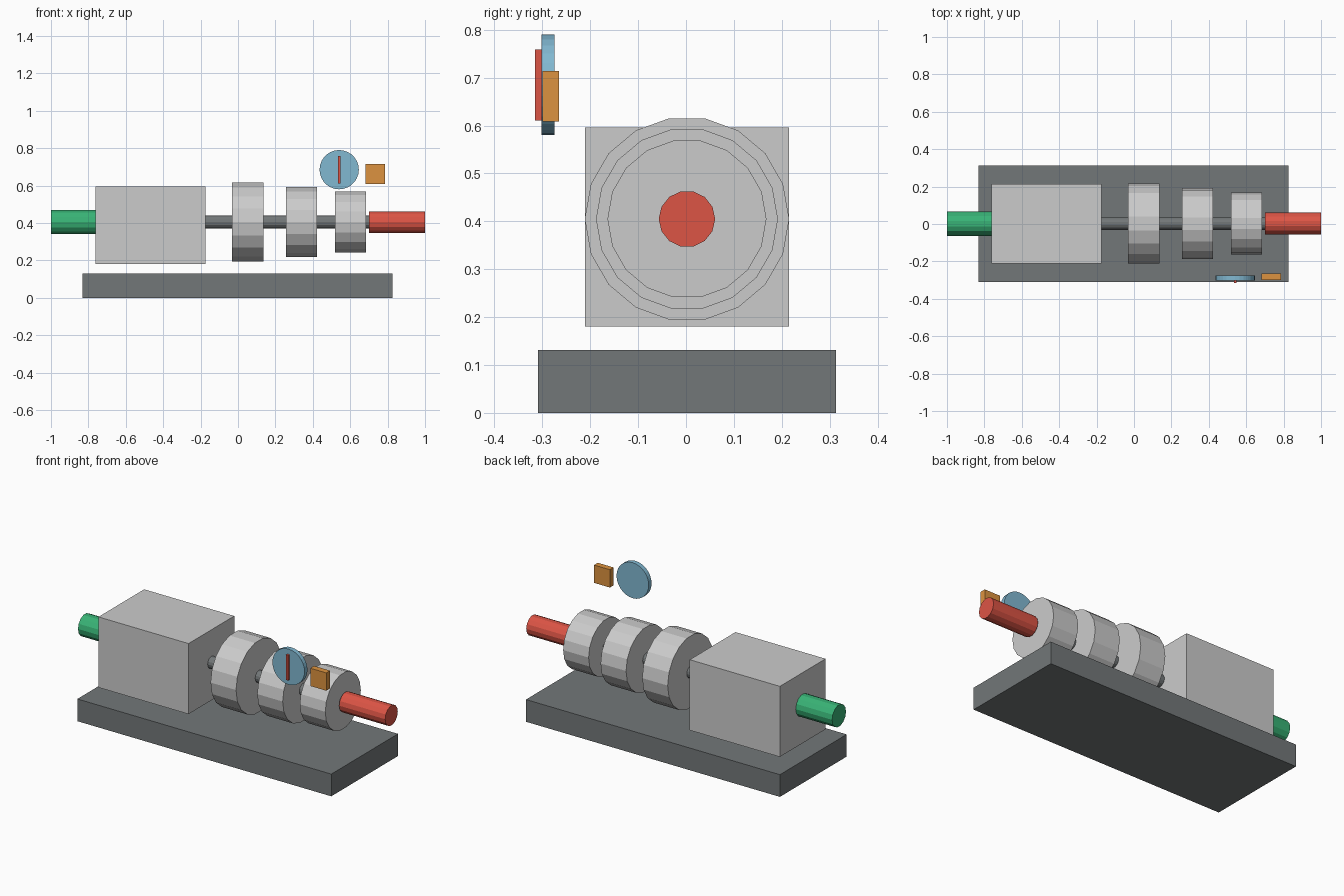
import bpy, bmesh, math

if "Cube" in bpy.data.objects:
    bpy.data.objects.remove(bpy.data.objects["Cube"])


def material(name, rgb):
    m = bpy.data.materials.new(name)
    m.diffuse_color = (*rgb, 1)
    m.use_nodes = True
    m.node_tree.nodes["Principled BSDF"].inputs["Base Color"].default_value = m.diffuse_color
    return m


DARK = material("dark_grey", (0.17, 0.185, 0.19))
RED = material("red", (0.72, 0.09, 0.06))
GREEN = material("green", (0.04, 0.45, 0.18))
BLUE = material("blue", (0.22, 0.48, 0.64))
ORANGE = material("orange", (0.72, 0.29, 0.05))


def finish(name, bm, mat):
    bmesh.ops.recalc_face_normals(bm, faces=bm.faces)
    mesh = bpy.data.meshes.new(name)
    bm.to_mesh(mesh)
    bm.free()
    if mat:
        mesh.materials.append(mat)
    obj = bpy.data.objects.new(name, mesh)
    bpy.context.collection.objects.link(obj)
    return obj


def box(name, x, y, z, mat=None):
    """Box from (min, max) ranges."""
    bm = bmesh.new()
    bmesh.ops.create_cube(bm, size=1)
    for v in bm.verts:
        v.co = [a + (b - a) * (c + 0.5) for (a, b), c in zip((x, y, z), v.co)]
    return finish(name, bm, mat)


def prism(name, axis, span, centre, radius, sides, mat=None):
    """Flat-faced cylinder along x or y; centre is in the other two axes."""
    bm = bmesh.new()
    rings = []
    for s in span:
        ring = []
        for i in range(sides):
            a = math.tau * i / sides
            u = centre[0] + radius * math.cos(a)
            w = centre[1] + radius * math.sin(a)
            ring.append(bm.verts.new((s, u, w) if axis == "x" else (u, s, w)))
        bm.faces.new(ring)
        rings.append(ring)
    for i in range(sides):
        j = (i + 1) % sides
        bm.faces.new((rings[0][i], rings[0][j], rings[1][j], rings[1][i]))
    return finish(name, bm, mat)


AXIS = (0.002, 0.405)

# Base and housing
box("base_plate", (-0.832, 0.825), (-0.309, 0.313), (0, 0.131), DARK)
box("gear_housing", (-0.763, -0.175), (-0.211, 0.215), (0.18, 0.596))

# Shafts
prism("input_shaft", "x", (-1, -0.763), AXIS, 0.065, 14, GREEN)
prism("middle_shaft", "x", (-0.175, 0.70), AXIS, 0.035, 14, DARK)
prism("output_shaft", "x", (0.70, 1), AXIS, 0.059, 14, RED)

# Stage discs, getting smaller toward the output
for n, (x0, r) in enumerate(((-0.031, 0.2135), (0.257, 0.190), (0.518, 0.166)), 1):
    prism(f"stage_disc_{n}", "x", (x0, x0 + 0.166), AXIS, r, 18)

# Gauge with needle, and switch block
prism("gauge_dial", "y", (-0.302, -0.275), (0.541, 0.685), 0.105, 28, BLUE)
box("gauge_needle", (0.534, 0.548), (-0.315, -0.302), (0.611, 0.759), RED)
box("switch_block", (0.682, 0.786), (-0.30, -0.265), (0.609, 0.714), ORANGE)
